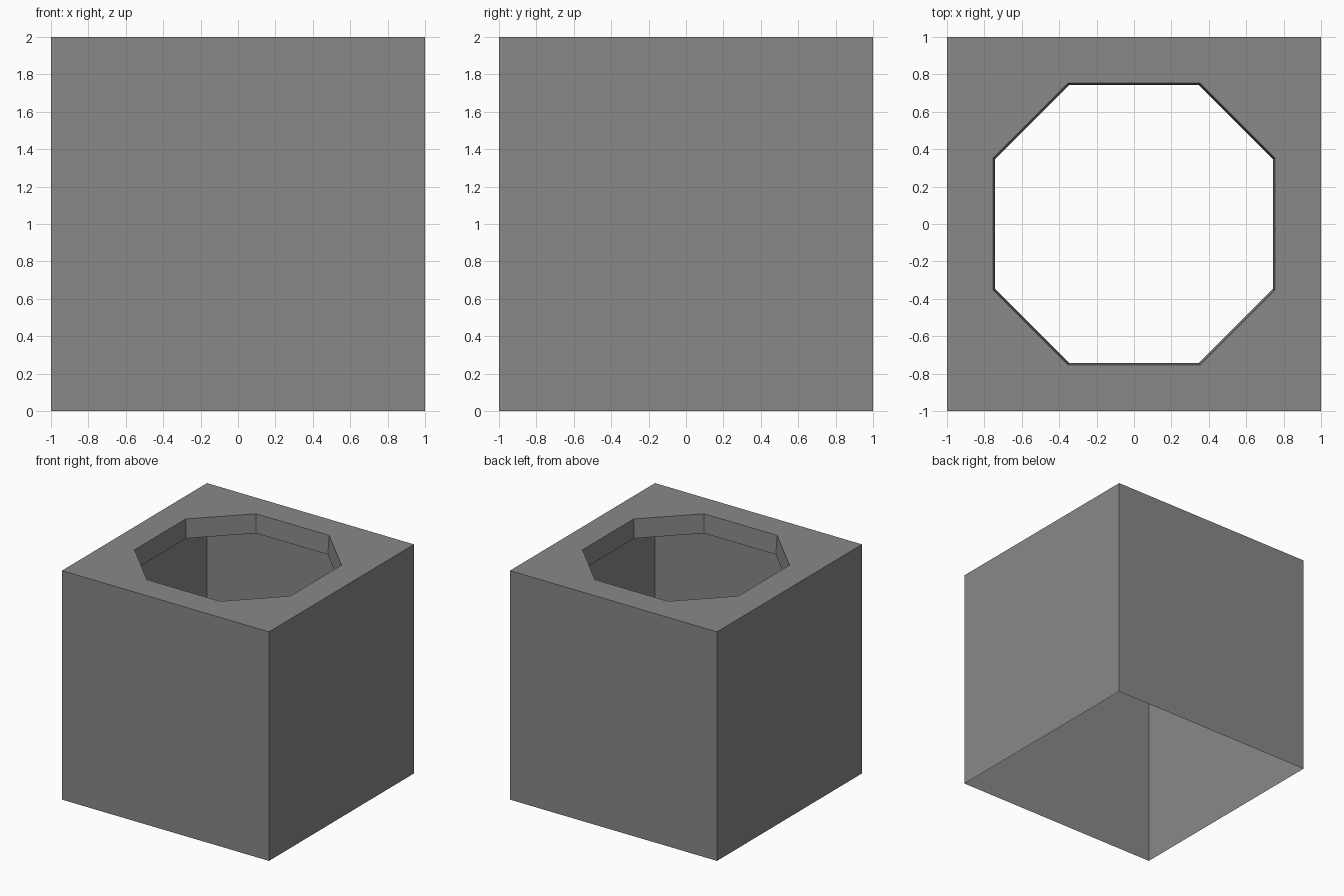
import bpy
import bmesh

if "Cube" in bpy.data.objects:
    bpy.data.objects.remove(bpy.data.objects["Cube"])

SIZE = 1.0      # half width of the block
HEIGHT = 2.0
LIP = 0.165     # depth of the lip round the opening

grey = bpy.data.materials.new("mid_grey")
grey.diffuse_color = (0.25, 0.25, 0.25, 1.0)
grey.use_nodes = True
grey.node_tree.nodes["Principled BSDF"].inputs["Base Color"].default_value = grey.diffuse_color


def octagon(a, b):
    """Corners of an octagon, anticlockwise from the front side."""
    return [(-b, -a), (b, -a), (a, -b), (a, b), (b, a), (-b, a), (-a, b), (-a, -b)]


bm = bmesh.new()


def ring(points, z):
    return [bm.verts.new((x, y, z)) for x, y in points]


square = [(-SIZE, -SIZE), (SIZE, -SIZE), (SIZE, SIZE), (-SIZE, SIZE)]
base = ring(square, 0)
top = ring(square, HEIGHT)
rim = ring(octagon(0.753, 0.353), HEIGHT)
lip = ring(octagon(0.743, 0.347), HEIGHT - LIP)

for i in range(4):
    j = (i + 1) % 4
    # Thin outer wall, open at the bottom
    bm.faces.new((base[i], base[j], top[j], top[i]))
    # Top plate: one side strip and one corner triangle
    bm.faces.new((top[i], top[j], rim[2 * i + 1], rim[2 * i]))
    bm.faces.new((top[j], rim[(2 * i + 2) % 8], rim[2 * i + 1]))

# Slightly tapered lip hanging inside the opening
for i in range(8):
    j = (i + 1) % 8
    bm.faces.new((rim[i], rim[j], lip[j], lip[i]))

mesh = bpy.data.meshes.new("hollow_block")
bm.to_mesh(mesh)
bm.free()
mesh.materials.append(grey)
block = bpy.data.objects.new("hollow_block", mesh)
bpy.context.collection.objects.link(block)
